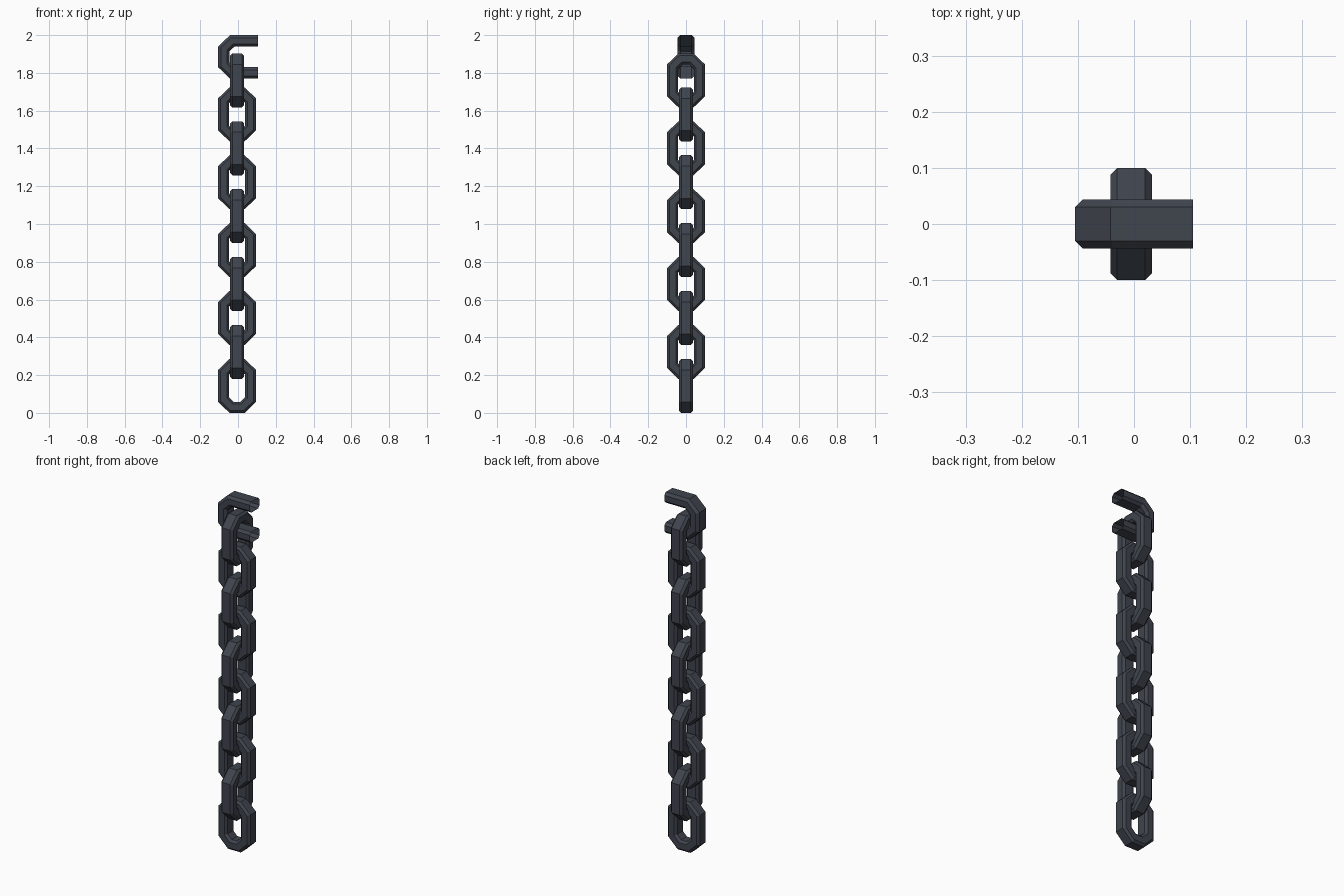
import bpy, bmesh
from mathutils import Vector

if "Cube" in bpy.data.objects:
    bpy.data.objects.remove(bpy.data.objects["Cube"])

iron = bpy.data.materials.new("dark blue grey iron")
iron.diffuse_color = (0.05, 0.058, 0.075, 1)
iron.use_nodes = True
iron.node_tree.nodes["Principled BSDF"].inputs["Base Color"].default_value = iron.diffuse_color


def inset(path, d, closed):
    """Offset a counter-clockwise 2D path inward by d with mitred corners."""
    n, out = len(path), []
    for i, p in enumerate(path):
        a = path[i] - path[i - 1] if closed or i > 0 else None
        b = path[(i + 1) % n] - path[i] if closed or i < n - 1 else None
        a, b = (a or b).normalized(), (b or a).normalized()
        na, nb = Vector((-a.y, a.x)), Vector((-b.y, b.x))
        out.append(p + (na + nb) * d / (1 + na.dot(nb)))
    return out


def bar(name, path, depth, half_thick, bevel, closed, loc, across_x=True):
    """Sweep a bevelled (octagonal) section along a path in a vertical plane."""
    path = [Vector(p) for p in path]
    t, c = half_thick, bevel
    section = [(0, -t + c), (0, t - c), (c, t), (depth - c, t),
               (depth, t - c), (depth, -t + c), (depth - c, -t), (c, -t)]
    bm = bmesh.new()
    rings = []
    for d, s in section:
        rings.append([bm.verts.new((p.x, s, p.y) if across_x else (s, p.x, p.y))
                      for p in inset(path, d, closed)])
    n = len(path)
    for k in range(len(rings)):
        r, q = rings[k], rings[(k + 1) % len(rings)]
        for i in range(n if closed else n - 1):
            j = (i + 1) % n
            f = (r[i], r[j], q[j], q[i])
            bm.faces.new(f if not across_x else f[::-1])
    if closed:
        bmesh.ops.recalc_face_normals(bm, faces=bm.faces)
    me = bpy.data.meshes.new(name)
    bm.to_mesh(me)
    bm.free()
    me.materials.append(iron)
    ob = bpy.data.objects.new(name, me)
    ob.location = loc
    bpy.context.collection.objects.link(ob)


# Ten interlocking links, alternating between the two vertical planes
W, H = 0.1, 0.143
link = [(0.04, -H), (W, -0.085), (W, 0.085), (0.04, H),
        (-0.04, H), (-W, 0.085), (-W, -0.085), (-0.04, -H)]
for i in range(10):
    flat = i % 2 == 0
    bar(f"chain_link_{i + 1}", link, 0.058, 0.037, 0.012, True,
        (-0.005, 0, H + 0.1797 * i), flat)

# Larger half link at the top, open on the right
hook = [(0.105, 0.115), (-0.042, 0.115), (-0.105, 0.055),
        (-0.105, -0.055), (-0.042, -0.115), (0.105, -0.115)]
bar("top_half_link", hook, 0.06, 0.044, 0.014, False, (0, 0, 1.885))
